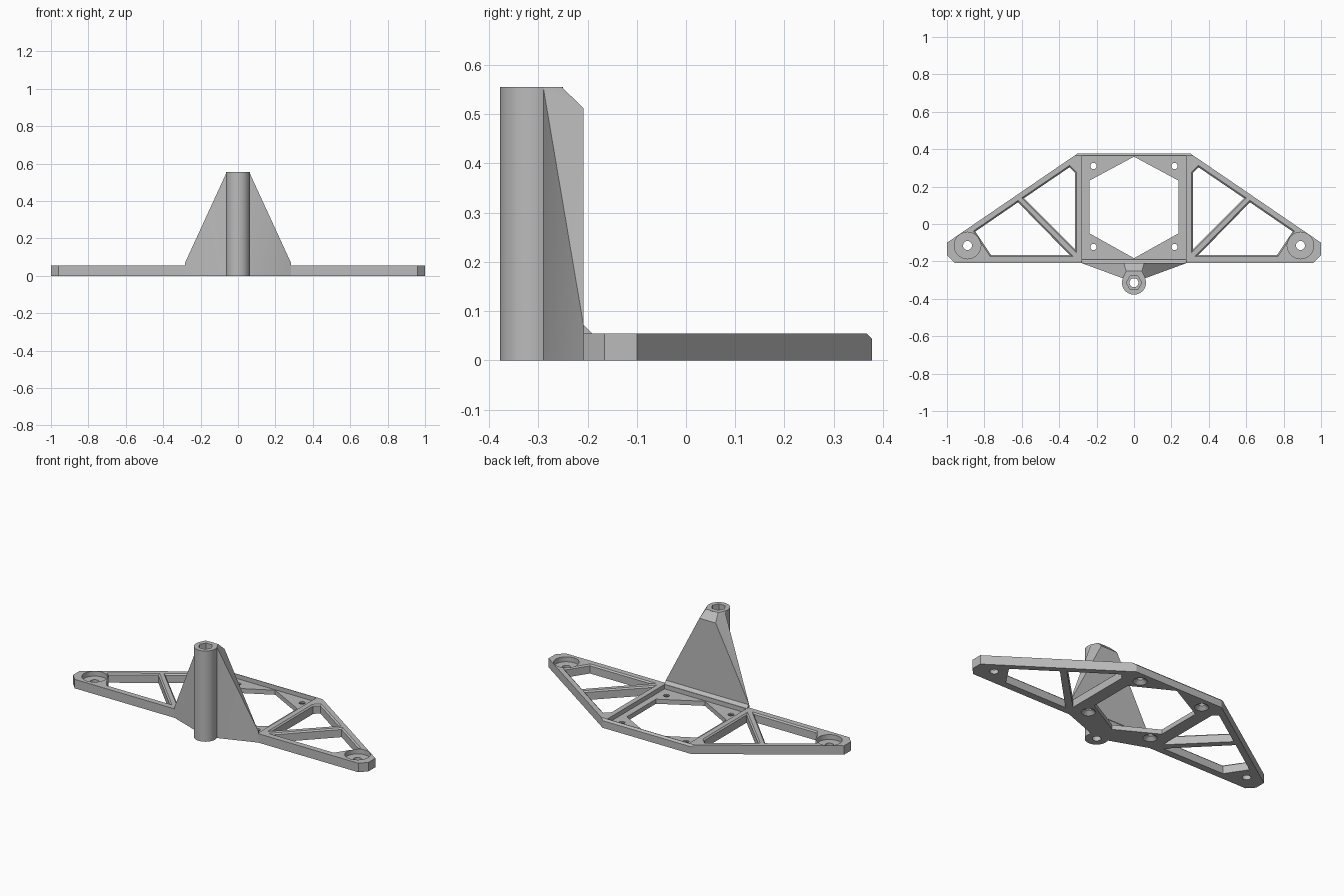
import bpy
import bmesh
import math

cube = bpy.data.objects.get("Cube")
if cube:
    bpy.data.objects.remove(cube, do_unlink=True)

grey = bpy.data.materials.new("plain grey")
grey.use_nodes = True
COLOUR = (0.5, 0.5, 0.5, 1)
grey.diffuse_color = COLOUR
grey.node_tree.nodes["Principled BSDF"].inputs["Base Color"].default_value = COLOUR

T = 0.055       # frame thickness
FRONT = -0.208  # front edge of the frame
BACK = 0.378
POST_Y = -0.314


def finish(name, bm):
    bmesh.ops.recalc_face_normals(bm, faces=bm.faces)
    mesh = bpy.data.meshes.new(name)
    bm.to_mesh(mesh)
    bm.free()
    mesh.materials.append(grey)
    obj = bpy.data.objects.new(name, mesh)
    bpy.context.collection.objects.link(obj)
    return obj


def grow(points, d):
    """Offset a counter-clockwise outline outwards by d."""
    out = []
    for i, (x, y) in enumerate(points):
        px, py = points[i - 1]
        nx, ny = points[(i + 1) % len(points)]
        a = math.atan2(y - py, x - px) - math.pi / 2
        b = math.atan2(ny - y, nx - x) - math.pi / 2
        k = d / (1 + math.cos(a - b))
        out.append((x + k * (math.cos(a) + math.cos(b)), y + k * (math.sin(a) + math.sin(b))))
    return out


def loft(name, points, levels):
    """Stack an outline at (height, offset) levels into a closed solid."""
    bm = bmesh.new()
    rings = [[bm.verts.new((x, y, z)) for x, y in grow(points, d)] for z, d in levels]
    bm.faces.new(rings[0])
    bm.faces.new(rings[-1])
    n = len(points)
    for low, high in zip(rings, rings[1:]):
        for i in range(n):
            j = (i + 1) % n
            bm.faces.new((low[i], low[j], high[j], high[i]))
    return finish(name, bm)


def hull(name, half):
    """Convex solid from corner points mirrored across x."""
    bm = bmesh.new()
    for x, y, z in half:
        for s in (-1, 1):
            bm.verts.new((s * x, y, z))
    bmesh.ops.convex_hull(bm, input=bm.verts)
    bmesh.ops.dissolve_limit(bm, angle_limit=0.01, verts=bm.verts, edges=bm.edges)
    return finish(name, bm)


def circle(x, y, r, n=32, turn=0.0):
    return [(x + r * math.cos(turn + math.tau * i / n),
             y + r * math.sin(turn + math.tau * i / n)) for i in range(n)]


def mirrored(points):
    return [(-x, y) for x, y in reversed(points)]


def combine(obj, other, operation):
    mod = obj.modifiers.new(operation, 'BOOLEAN')
    mod.operation = operation
    mod.solver = 'EXACT'
    mod.object = other
    bpy.ops.object.select_all(action='DESELECT')
    bpy.context.view_layer.objects.active = obj
    obj.select_set(True)
    bpy.ops.object.modifier_apply(modifier=mod.name)
    bpy.data.objects.remove(other, do_unlink=True)


def cut(obj, points, *levels):
    combine(obj, loft("cutter", points, levels), 'DIFFERENCE')


# Flat frame outline
right_half = [(0.96, FRONT), (1, -0.166), (1, -0.1), (0.3, BACK)]
frame = loft("frame", right_half + mirrored(right_half), [(0, 0), (T, 0)])

# Chamfer along the top back edge
bm = bmesh.new()
ends = [[bm.verts.new((x, y, z)) for y, z in
         ((BACK - 0.011, T), (BACK, T - 0.011), (BACK + 0.03, T - 0.011), (BACK + 0.03, T + 0.03), (BACK - 0.011, T + 0.03))]
        for x in (-0.4, 0.4)]
for end in ends:
    bm.faces.new(end)
for i in range(5):
    j = (i + 1) % 5
    bm.faces.new((ends[0][i], ends[0][j], ends[1][j], ends[1][i]))
combine(frame, finish("cutter", bm), 'DIFFERENCE')

# Central recess and six-sided opening
recess = [(-0.277, -0.188), (0.277, -0.188), (0.277, 0.364), (-0.277, 0.364)]
cut(frame, recess, (0.028, 0), (0.1, 0))
opening = [(0, -0.183), (0.238, -0.05), (0.238, 0.232), (0, 0.36), (-0.238, 0.232), (-0.238, -0.05)]
cut(frame, opening, (-0.1, 0), (0.1, 0))

# Truss windows with a small flared top edge, either side of the strut
inner = [(0.316, -0.135), (0.588, 0.138), (0.345, 0.303), (0.316, 0.275)]
outer = [(0.345, -0.165), (0.765, -0.165), (0.848, -0.04), (0.62, 0.116)]
flare = ((-0.1, 0), (T - 0.008, 0), (T, 0.008), (0.1, 0.008))
for window in (inner, outer):
    cut(frame, window, *flare)
    cut(frame, mirrored(window), *flare)

for s in (-1, 1):
    # Round end seats with through holes
    cut(frame, circle(s * 0.89, -0.115, 0.071, 48), (0.025, 0), (0.1, 0))
    cut(frame, circle(s * 0.89, -0.115, 0.024), (-0.1, 0), (0.1, 0))
    # Screw holes countersunk from below
    for y in (-0.123, 0.31):
        cut(frame, circle(s * 0.217, y, 0.017), (-0.01, 0.022), (0, 0.022),
            (0.019, 0), (0.1, 0))

# Tapered web joining the post to the frame
web = hull("web", [
    (0.06, -0.29, 0), (0.283, FRONT, 0), (0.283, FRONT, 0.07),
    (0.06, -0.29, 0.555), (0.042, -0.252, 0.555), (0.055, FRONT, 0.512)])

# Small fillet strip at the foot of the web
fillet = hull("web_fillet", [
    (0.28, FRONT, T), (0.28, FRONT, 0.072), (0.28, -0.191, T)])

# Upright post with hexagonal socket and bore
post = loft("post", circle(0, POST_Y, 0.064, 64), [(0, 0), (0.555, 0)])
combine(post, web, 'UNION')
post.name = "post_and_web"
cut(post, circle(0, POST_Y, 0.041, 6), (0.5, 0), (0.7, 0))
cut(post, circle(0, POST_Y, 0.024), (-0.1, 0), (0.6, 0))

# Smooth the round walls, keep flat edges sharp
bpy.ops.object.select_all(action='DESELECT')
for obj in (frame, post, fillet):
    obj.select_set(True)
bpy.context.view_layer.objects.active = frame
bpy.ops.object.shade_smooth_by_angle(angle=math.radians(25))
